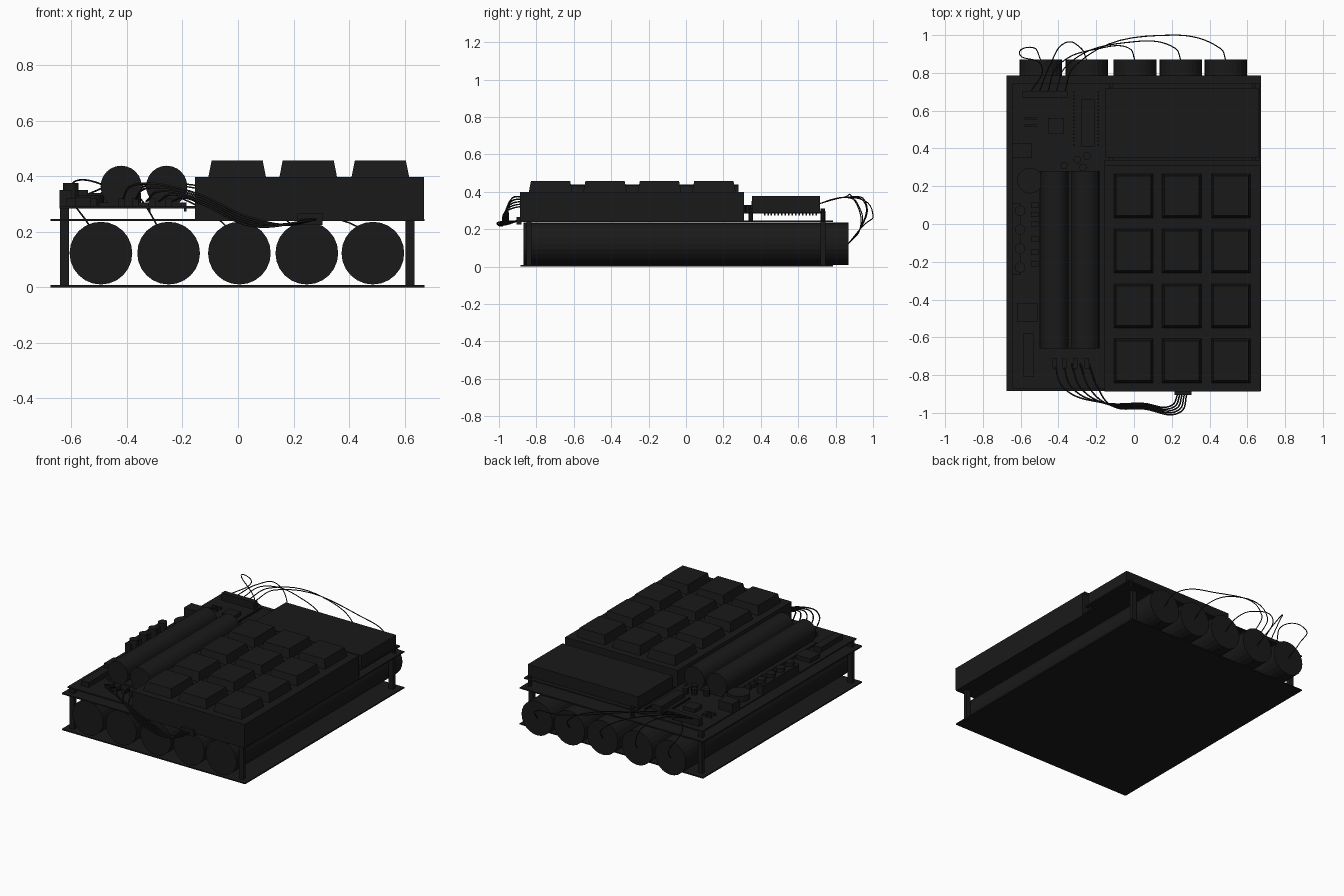
import bpy, bmesh, math
from mathutils import Matrix, Vector

black = bpy.data.materials.new("black")
black.diffuse_color = (0.01, 0.01, 0.01, 1)


def finish(bm, name):
    me = bpy.data.meshes.new(name)
    bm.to_mesh(me)
    bm.free()
    ob = bpy.data.objects.new(name, me)
    bpy.context.collection.objects.link(ob)
    me.materials.append(black)
    return ob


def box(name, x0, x1, y0, y1, z0, z1, taper=0.0):
    """Box from extents; taper insets the top face."""
    bm = bmesh.new()
    bmesh.ops.create_cube(bm, size=1)
    for v in bm.verts:
        top = v.co.z > 0
        t = taper if top else 0
        v.co = Vector((x1 - t if v.co.x > 0 else x0 + t,
                       y1 - t if v.co.y > 0 else y0 + t,
                       z1 if top else z0))
    return finish(bm, name)


def cyl(name, centre, r, length, axis="Z", sides=24):
    bm = bmesh.new()
    bmesh.ops.create_cone(bm, cap_ends=True, segments=sides, radius1=r, radius2=r, depth=length)
    if axis == "Y":
        bm.transform(Matrix.Rotation(math.pi / 2, 4, "X"))
    bm.transform(Matrix.Translation(centre))
    return finish(bm, name)


def wire(name, pts, r):
    cu = bpy.data.curves.new(name, "CURVE")
    cu.dimensions = "3D"
    cu.bevel_depth, cu.bevel_resolution, cu.resolution_u = r, 1, 8
    sp = cu.splines.new("BEZIER")
    sp.bezier_points.add(len(pts) - 1)
    for bp, p in zip(sp.bezier_points, pts):
        bp.co = p
        bp.handle_left_type = bp.handle_right_type = "AUTO"
    cu.materials.append(black)
    ob = bpy.data.objects.new(name, cu)
    bpy.context.collection.objects.link(ob)


# Base and deck plates
box("base_plate", -0.675, 0.672, -0.885, 0.785, 0, 0.008)
box("deck_plate", -0.675, 0.672, -0.885, 0.785, 0.238, 0.246)

# Corner posts
for y in (-0.84, 0.732):
    box("left_post", -0.641, -0.609, y - 0.013, y + 0.013, 0, 0.287)
    box("right_post", 0.604, 0.636, y - 0.013, y + 0.013, 0, 0.24)

# Five large cells lying front to back
cell_x = (-0.494, -0.25, 0.005, 0.248, 0.486)
for x in cell_x:
    cyl("large_cell", (x, 0, 0.123), 0.113, 1.74, "Y")

# Keypad case and tapered keys
box("keypad_case", -0.155, 0.671, -0.888, 0.31, 0.244, 0.398)
for x in (-0.003, 0.253, 0.513):
    for r in range(4):
        y = -0.724 + r * 0.291
        box("key", x - 0.104, x + 0.104, y - 0.117, y + 0.117, 0.396, 0.457, 0.012)

# Display module on standoffs
box("display_board", -0.155, 0.668, 0.335, 0.745, 0.289, 0.298)
box("display_screen", -0.15, 0.66, 0.353, 0.717, 0.297, 0.377)
for x in (-0.12, 0.635):
    for y in (0.347, 0.732):
        cyl("display_standoff", (x, y, 0.276), 0.012, 0.07, sides=8)

# Controller board with pins beneath the header
box("controller_board", -0.643, -0.155, -0.87, 0.745, 0.283, 0.292)
box("pin_header", -0.28, -0.21, 0.41, 0.66, 0.29, 0.325)
for i in range(16):
    y = 0.42 + i * 0.0185
    for x in (-0.32, -0.19):
        box("header_pin", x - 0.004, x + 0.004, y - 0.004, y + 0.004, 0.273, 0.305)

# Two small cells in a tray
box("cell_tray", -0.5, -0.185, -0.66, 0.28, 0.29, 0.305)
for x in (-0.421, -0.257):
    cyl("small_cell", (x, -0.19, 0.364), 0.074, 0.94, "Y")

# Board components: x0, x1, y0, y1, height
for name, x0, x1, y0, y1, h in (
        ("rear_connector", -0.59, -0.35, 0.67, 0.705, 0.05),
        ("chip", -0.455, -0.37, 0.48, 0.56, 0.025),
        ("side_socket", -0.643, -0.54, 0.35, 0.43, 0.06),
        ("relay", -0.62, -0.51, -0.52, -0.42, 0.03),
        ("front_socket", -0.585, -0.53, -0.81, -0.58, 0.035),
        ("side_connector", -0.643, -0.6, -0.27, 0.11, 0.06)):
    box(name, x0, x1, y0, y1, 0.29, 0.29 + h)
for y in (0.56, 0.52):
    for x in (-0.565, -0.53):
        box("resistor", x - 0.015, x + 0.015, y - 0.007, y + 0.007, 0.29, 0.305)
for y in (0.1, 0.05, 0, -0.08, -0.15, -0.21):
    box("small_part", -0.545, -0.505, y - 0.014, y + 0.014, 0.29, 0.318)
for y in (-0.23, -0.13, -0.03, 0.07):
    cyl("knob", (-0.603, y, 0.338), 0.028, 0.074, sides=12)
cyl("buzzer", (-0.55, 0.23, 0.31), 0.068, 0.045)
for x in (-0.42, -0.37, -0.31, -0.25):
    box("terminal", x - 0.012, x + 0.012, -0.765, -0.71, 0.29, 0.32)
for x, y in ((-0.25, 0.36), (-0.3, 0.34), (-0.37, 0.31), (-0.27, 0.3)):
    cyl("capacitor", (x, y, 0.31), 0.02, 0.04, sides=10)

# Back wires from the connector down to each large cell
for i, (x, y, z) in enumerate(((-0.6, 0.89, 0.37), (-0.38, 0.95, 0.35), (-0.18, 0.93, 0.31),
                               (0.0, 0.965, 0.33), (0.2, 1.0, 0.27))):
    s = -0.55 + i * 0.045
    end = cell_x[i]
    wire("cell_wire", [(s, 0.69, 0.33), (s + 0.06, 0.84, 0.37), (x, y, z),
                       (end - 0.03, 0.93, 0.2), (end, 0.868, 0.123)], 0.003)

# Front wires from the terminals to the keypad plug
box("keypad_plug", 0.215, 0.305, -0.905, -0.88, 0.225, 0.265)
for i in range(5):
    d = i * 0.012
    s = -0.42 + i * 0.045
    wire("keypad_wire", [(s, -0.74, 0.31), (s + 0.05, -0.87, 0.37 - d),
                         (-0.17 + d, -0.945 - d * 0.3, 0.345 - d), (0.05, -0.95 - d * 0.6, 0.25 - d * 0.6),
                         (0.2 + d, -0.96 - d * 0.7, 0.225 + d * 0.3), (0.232 + d, -0.9, 0.245)], 0.004)
